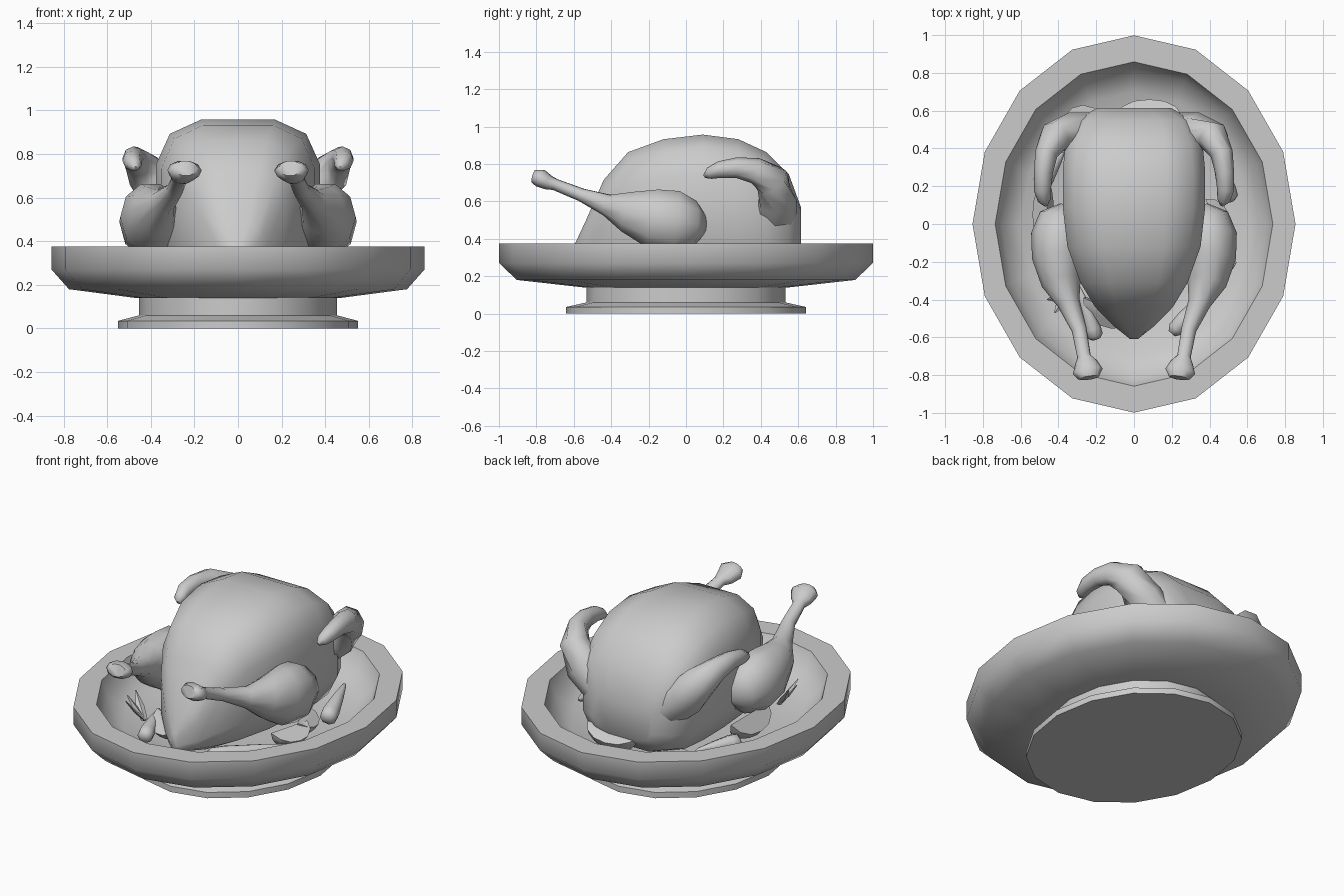
import bpy, bmesh, math
from mathutils import Vector, Matrix

if "Cube" in bpy.data.objects:
    bpy.data.objects.remove(bpy.data.objects["Cube"])

grey = bpy.data.materials.new("plain_grey")
grey.use_nodes = True
COLOUR = (0.6, 0.6, 0.6, 1)
grey.diffuse_color = COLOUR
grey.node_tree.nodes["Principled BSDF"].inputs["Base Color"].default_value = COLOUR


def finish(name, bm, angle):
    """Turn a bmesh into a shaded object."""
    bmesh.ops.recalc_face_normals(bm, faces=bm.faces)
    mesh = bpy.data.meshes.new(name)
    bm.to_mesh(mesh)
    bm.free()
    mesh.materials.append(grey)
    ob = bpy.data.objects.new(name, mesh)
    bpy.context.collection.objects.link(ob)
    bpy.ops.object.select_all(action="DESELECT")
    ob.select_set(True)
    bpy.context.view_layer.objects.active = ob
    bpy.ops.object.shade_smooth_by_angle(angle=math.radians(angle))
    return ob


def skin(name, rings, angle):
    """Bridge equal rings of points and cap both ends."""
    bm = bmesh.new()
    loops = [[bm.verts.new(p) for p in ring] for ring in rings]
    n = len(loops[0])
    for a, b in zip(loops, loops[1:]):
        for i in range(n):
            j = (i + 1) % n
            bm.faces.new((a[i], a[j], b[j], b[i]))
    bm.faces.new(loops[0])
    bm.faces.new(loops[-1])
    return finish(name, bm, angle)


def limb(name, path, side=1, sides=10, angle=60):
    """Tube along (x, y, z, width, height) points, mirrored by side."""
    pts = [Vector((p[0] * side, p[1], p[2])) for p in path]
    rings = []
    for i, c in enumerate(pts):
        t = (pts[min(i + 1, len(pts) - 1)] - pts[max(i - 1, 0)]).normalized()
        across = t.cross(Vector((0, 0, 1))).normalized()
        up = across.cross(t)
        w, h = path[i][3:]
        rings.append([c + across * w * math.cos(k * math.tau / sides)
                      + up * h * math.sin(k * math.tau / sides) for k in range(sides)])
    return skin(name, rings, angle)


def power(v, e):
    return math.copysign(abs(v) ** e, v)


# Oval dish with foot: (radius, height) from the base round to the inside floor
STRETCH = 1.168
dish = [(.55, 0), (.55, .035), (.455, .06), (.455, .14), (.47, .14), (.775, .18),
        (.855, .27), (.855, .375), (.735, .375), (.70, .28), (.60, .215), (.35, .19)]
skin("dish", [[(r * math.cos(k * math.tau / 16), r * STRETCH * math.sin(k * math.tau / 16), z)
               for k in range(16)] for r, z in dish], 50)

# Roast body: (y, half width, bottom, top), squarish sections
body = [(-.61, .02, .24, .34), (-.54, .11, .22, .49), (-.44, .21, .2, .72),
        (-.31, .29, .19, .87), (-.12, .36, .19, .94), (.09, .385, .19, .965),
        (.28, .385, .19, .94), (.43, .37, .2, .87), (.55, .31, .24, .75), (.615, .2, .32, .57)]
rings = []
for y, w, low, high in body:
    ring = []
    for k in range(12):
        a = math.radians(15 + 30 * k)
        ring.append((w * power(math.cos(a), .6), y,
                     (low + high) / 2 + (high - low) / 2 * power(math.sin(a), .6)))
    rings.append(ring)
skin("roast_body", rings, 65)

# Drumsticks and folded wings
leg = [(.36, .1, .48, .03, .05), (.38, .04, .48, .12, .13), (.395, -.06, .49, .15, .175),
       (.40, -.18, .51, .14, .165), (.385, -.31, .545, .105, .115), (.345, -.42, .58, .06, .06),
       (.29, -.56, .635, .04, .036), (.265, -.70, .69, .036, .032), (.255, -.735, .70, .06, .04),
       (.245, -.78, .725, .08, .05), (.24, -.815, .735, .055, .036)]
wing = [(.22, .47, .50, .12, .10), (.34, .48, .61, .11, .11), (.42, .46, .71, .085, .10),
        (.465, .37, .765, .06, .07), (.48, .27, .78, .05, .055), (.485, .18, .77, .045, .045),
        (.475, .125, .75, .035, .032), (.465, .10, .735, .012, .012)]
for side, word in ((1, "left"), (-1, "right")):
    limb(word + "_drumstick", leg, side)
    limb(word + "_wing", wing, side, 8)


def carrot(name, thick, tip, r=.045):
    a, b = Vector(thick), Vector(tip)
    stops = [(0, .5), (.06, .95), (.2, 1), (.6, .65), (.95, .25), (1, .08)]
    limb(name, [(*a.lerp(b, t), r * s, r * s) for t, s in stops], sides=8)


def wedge(name, place, turn, tilt, size):
    """Quarter of a rounded vegetable, cut by two planes."""
    bm = bmesh.new()
    bmesh.ops.create_uvsphere(bm, u_segments=12, v_segments=8, radius=1)
    for normal in ((0, 1, 0), (0, -.5, 1)):
        geom = bm.verts[:] + bm.edges[:] + bm.faces[:]
        cut = bmesh.ops.bisect_plane(bm, geom=geom, plane_co=(0, 0, 0), plane_no=normal,
                                     clear_outer=True)["geom_cut"]
        bmesh.ops.holes_fill(bm, edges=[e for e in cut if isinstance(e, bmesh.types.BMEdge)])
    move = (Matrix.Translation(place) @ Matrix.Rotation(math.radians(turn), 4, "Z")
            @ Matrix.Rotation(math.radians(tilt), 4, "X") @ Matrix.Diagonal((*size, 1)))
    bmesh.ops.transform(bm, matrix=move, verts=bm.verts)
    finish(name, bm, 40)


# Vegetables around the roast
carrot("carrot_front_left", (.2, -.58, .25), (.54, -.2, .26))
carrot("carrot_left", (.51, .12, .28), (.42, .42, .36), .05)
carrot("carrot_front_right", (-.2, -.61, .26), (-.3, -.32, .3))
carrot("carrot_right", (-.5, .2, .27), (-.36, .42, .26), .05)
wedge("wedge_front_right", (-.14, -.45, .34), -25, 10, (.14, .12, .12))
wedge("wedge_left_front", (.44, -.14, .32), 75, 0, (.13, .11, .11))
wedge("wedge_left_back", (.42, .02, .33), 110, 0, (.12, .1, .11))
wedge("wedge_right", (-.46, .05, .37), -90, 15, (.18, .11, .14))
wedge("wedge_back", (.08, .58, .34), 180, 0, (.17, .09, .13))

# Round slice and leafy sprigs
slice_rings = [[(-.27 + r * math.cos(k * math.tau / 12), .52 + r * math.sin(k * math.tau / 12), z)
                for k in range(12)] for r, z in ((.11, .2), (.11, .245))]
skin("round_slice", slice_rings, 30)
for i, (dx, dy) in enumerate(((-.1, -.02), (-.06, -.09), (-.1, .06))):
    limb("sprig_leaf_%d" % (i + 1), [(-.36, -.38, .24, .02, .008), (-.36 + dx / 2, -.38 + dy / 2, .3, .025, .008),
                                   (-.36 + dx, -.38 + dy, .37, .003, .003)], sides=4, angle=30)
